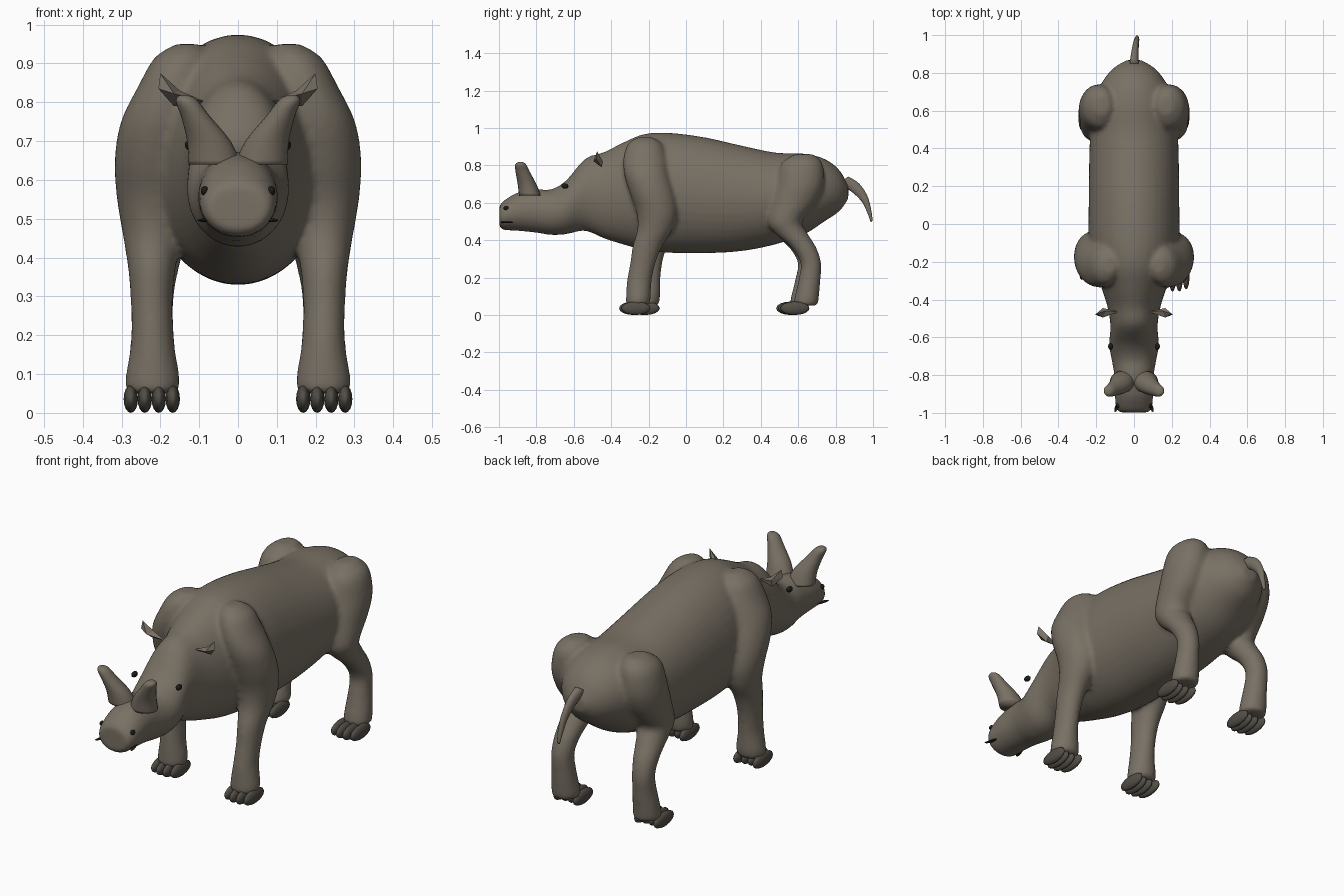
import bpy, bmesh
from math import sin, cos, pi
from mathutils import Vector, Matrix, Euler

def material(name, rgb):
    m = bpy.data.materials.new(name)
    m.diffuse_color = (*rgb, 1)
    return m

HIDE = material("hide", (0.19, 0.163, 0.128))
NAIL = material("nail", (0.085, 0.075, 0.062))
DARK = material("dark", (0.012, 0.011, 0.01))

def finish(name, bm, mat, smooth=True):
    bmesh.ops.recalc_face_normals(bm, faces=bm.faces)
    for f in bm.faces:
        f.smooth = smooth
    me = bpy.data.meshes.new(name)
    bm.to_mesh(me)
    bm.free()
    me.materials.append(mat)
    ob = bpy.data.objects.new(name, me)
    bpy.context.scene.collection.objects.link(ob)
    return ob

def spline(secs, steps):
    """Catmull-Rom interpolation of section tuples."""
    s = [Vector(q) for q in secs]
    s = [s[0]] + s + [s[-1]]
    out = []
    for i in range(1, len(s) - 2):
        a, b, c, d = s[i - 1:i + 3]
        for k in range(steps):
            t = k / steps
            out.append(0.5 * (2 * b + (c - a) * t + (2 * a - 5 * b + 4 * c - d) * t * t
                              + (3 * b - a - 3 * c + d) * t ** 3))
    return out + [s[-1]]

def loft(bm, secs, v_axis, n=28, steps=4):
    """Skin ellipses (x, y, z, radius along x, radius along v_axis)."""
    v_axis, rings = Vector(v_axis), []
    for q in spline(secs, steps):
        c = Vector(q[:3])
        rings.append([bm.verts.new(c + Vector((q[3] * cos(2 * pi * k / n), 0, 0))
                                   + v_axis * q[4] * sin(2 * pi * k / n)) for k in range(n)])
    for a, b in zip(rings, rings[1:]):
        for k in range(n):
            bm.faces.new((a[k], a[(k + 1) % n], b[(k + 1) % n], b[k]))
    bm.faces.new(rings[0])
    bm.faces.new(rings[-1])

def ball(bm, loc, size, rot=(0, 0, 0), seg=14):
    mat = Matrix.LocRotScale(Vector(loc), Euler(rot), Vector(size))
    bmesh.ops.create_uvsphere(bm, u_segments=seg, v_segments=seg // 2 + 1, radius=1, matrix=mat)

# Torso and head profile: y, top z, bottom z, half width
TORSO = [(-0.997, 0.585, 0.47, 0.075), (-0.975, 0.61, 0.455, 0.094), (-0.90, 0.655, 0.45, 0.102),
         (-0.80, 0.672, 0.44, 0.105), (-0.72, 0.672, 0.428, 0.118), (-0.64, 0.72, 0.432, 0.132),
         (-0.54, 0.835, 0.45, 0.125), (-0.44, 0.87, 0.41, 0.14), (-0.33, 0.925, 0.375, 0.175),
         (-0.22, 0.968, 0.347, 0.215), (-0.08, 0.973, 0.332, 0.24), (0.10, 0.95, 0.33, 0.24),
         (0.30, 0.905, 0.342, 0.238), (0.48, 0.868, 0.378, 0.232), (0.63, 0.863, 0.43, 0.215),
         (0.74, 0.835, 0.50, 0.175), (0.82, 0.775, 0.555, 0.115), (0.868, 0.69, 0.62, 0.04)]

# Leg sections: x, y, z, radius x, radius y
FRONT = [(0.13, -0.22, 0.95, 0.03, 0.04), (0.145, -0.22, 0.915, 0.07, 0.09),
         (0.17, -0.22, 0.84, 0.088, 0.115), (0.20, -0.21, 0.75, 0.102, 0.12),
         (0.212, -0.18, 0.65, 0.106, 0.12), (0.215, -0.155, 0.55, 0.097, 0.11),
         (0.22, -0.165, 0.46, 0.077, 0.095), (0.222, -0.205, 0.37, 0.061, 0.08),
         (0.222, -0.23, 0.28, 0.054, 0.068), (0.22, -0.25, 0.18, 0.056, 0.066),
         (0.22, -0.255, 0.09, 0.07, 0.066), (0.22, -0.26, 0.05, 0.066, 0.062)]
HIND = [(0.17, 0.63, 0.86, 0.04, 0.05), (0.18, 0.62, 0.81, 0.088, 0.11),
        (0.19, 0.61, 0.70, 0.102, 0.127), (0.195, 0.575, 0.60, 0.095, 0.122),
        (0.20, 0.53, 0.50, 0.085, 0.092), (0.205, 0.56, 0.44, 0.072, 0.088),
        (0.215, 0.63, 0.36, 0.06, 0.067), (0.22, 0.667, 0.28, 0.053, 0.055),
        (0.22, 0.662, 0.20, 0.055, 0.058), (0.22, 0.645, 0.09, 0.066, 0.065),
        (0.22, 0.64, 0.05, 0.064, 0.065)]

def side_leg(secs, side, shift):
    """Mirror a leg and swing its lower part along y."""
    return [(x * side, y + shift * min(1, max(0, (0.6 - z) / 0.45)), z, a, b)
            for x, y, z, a, b in secs]

# Body: torso, head and legs fused into one skin
bm = bmesh.new()
loft(bm, [(0, y, (t + b) / 2, w, (t - b) / 2) for y, t, b, w in TORSO], (0, 0, 1), 40)
for side, f, h in ((1, 0, 0), (-1, 0.05, -0.02)):
    loft(bm, side_leg(FRONT, side, f), (0, 1, 0))
    loft(bm, side_leg(HIND, side, h), (0, 1, 0))
body = finish("body", bm, HIDE)
rm = body.modifiers.new("fuse", 'REMESH')
rm.mode, rm.voxel_size, rm.use_smooth_shade = 'VOXEL', 0.012, True
sm = body.modifiers.new("soften", 'SMOOTH')
sm.factor, sm.iterations = 0.5, 6

# Toes: four per foot
for name, y, f_left in (("front", -0.28, 0.05), ("hind", 0.57, -0.01)):
    bm = bmesh.new()
    for side, dy in ((1, 0), (-1, f_left)):
        for k in range(4):
            back = 0.012 if k in (0, 3) else 0
            ball(bm, (side * (0.168 + 0.036 * k), y + dy + back, 0.036),
                 (0.019, 0.078, 0.036))
    finish(name + "_toes", bm, NAIL)

# Horns: blunt pair on the snout
bm = bmesh.new()
for s in (1, -1):
    loft(bm, [(s * 0.06, -0.835, 0.64, 0.068, 0.058), (s * 0.075, -0.85, 0.70, 0.056, 0.05),
              (s * 0.11, -0.873, 0.765, 0.037, 0.038), (s * 0.13, -0.883, 0.80, 0.03, 0.031),
              (s * 0.137, -0.885, 0.815, 0.018, 0.018), (s * 0.139, -0.885, 0.818, 0.004, 0.004)],
         (0, 1, 0), 20)
finish("horns", bm, HIDE)

# Ears: flat pointed leaves
bm = bmesh.new()
for s in (1, -1):
    rim = [(0.08, -0.465, 0.80), (0.15, -0.46, 0.83), (0.20, -0.475, 0.875),
           (0.205, -0.48, 0.835), (0.165, -0.45, 0.79)]
    vs = [bm.verts.new((s * x, y, z)) for x, y, z in rim]
    front, back = (bm.verts.new((s * 0.165, y, 0.822)) for y in (-0.495, -0.445))
    for k in range(5):
        for c in (front, back):
            bm.faces.new((vs[k], vs[(k + 1) % 5], c))
finish("ears", bm, HIDE, False)

# Tail
bm = bmesh.new()
loft(bm, [(0, 0.84, 0.72, 0.024, 0.035), (0.004, 0.90, 0.685, 0.02, 0.032),
          (0.01, 0.952, 0.625, 0.016, 0.022), (0.015, 0.978, 0.56, 0.013, 0.014),
          (0.017, 0.993, 0.50, 0.007, 0.007)], (0, 0.8, 0.6), 14)
finish("tail", bm, HIDE)

# Eyes, nostrils and mouth corners
for name, loc, size, turn in (("eyes", (0.124, -0.648, 0.69), (0.013, 0.019, 0.014), 0),
                              ("nostrils", (0.086, -0.962, 0.572), (0.01, 0.014, 0.012), 0),
                              ("mouth", (0.08, -0.945, 0.496), (0.012, 0.055, 0.005), 0.4)):
    bm = bmesh.new()
    for s in (1, -1):
        ball(bm, (s * loc[0], loc[1], loc[2]), size, (0, 0, -s * turn * -1))
    finish(name, bm, DARK)
